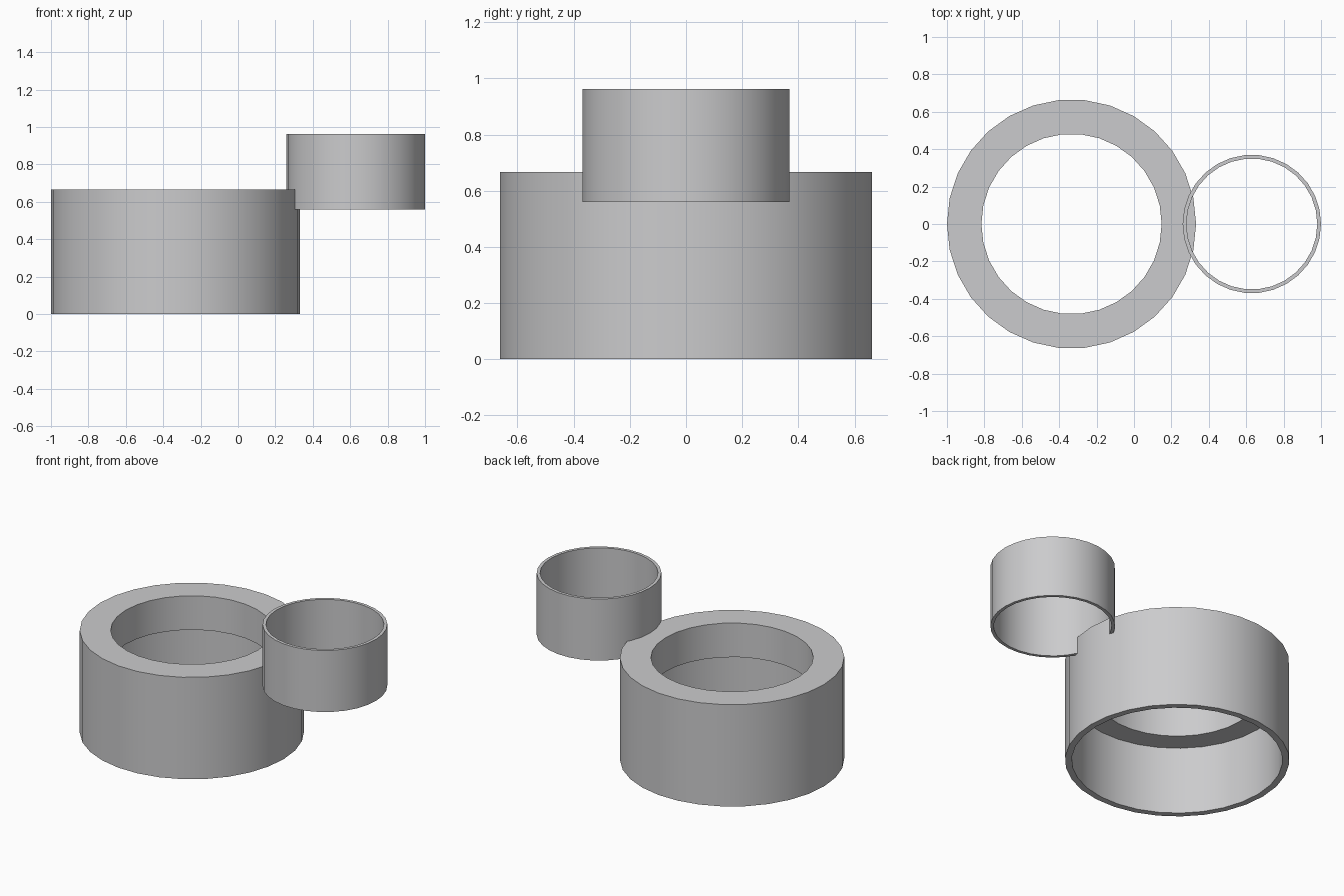
import bpy, bmesh, math

if "Cube" in bpy.data.objects:
    bpy.data.objects.remove(bpy.data.objects["Cube"])

SIDES = 30

# Single plain grey for both rings
grey = bpy.data.materials.new("light grey")
grey.diffuse_color = (0.6, 0.6, 0.61, 1.0)
grey.use_nodes = True
grey.node_tree.nodes["Principled BSDF"].inputs["Base Color"].default_value = grey.diffuse_color


def revolve(name, profile, x):
    """Turn a closed (radius, z) profile around a vertical axis at x."""
    bm = bmesh.new()
    rings = []
    for i in range(SIDES):
        a = 2 * math.pi * i / SIDES
        rings.append([bm.verts.new((r * math.cos(a), r * math.sin(a), z))
                      for r, z in profile])
    n = len(profile)
    for i in range(SIDES):
        p, q = rings[i], rings[(i + 1) % SIDES]
        for j in range(n):
            k = (j + 1) % n
            bm.faces.new((p[j], q[j], q[k], p[k]))
    bmesh.ops.recalc_face_normals(bm, faces=bm.faces)
    mesh = bpy.data.meshes.new(name)
    bm.to_mesh(mesh)
    bm.free()
    mesh.materials.append(grey)
    obj = bpy.data.objects.new(name, mesh)
    obj.location.x = x
    bpy.context.collection.objects.link(obj)
    bpy.ops.object.select_all(action='DESELECT')
    obj.select_set(True)
    bpy.context.view_layer.objects.active = obj
    bpy.ops.object.shade_smooth_by_angle(angle=math.radians(30))
    return obj


# Large collar: narrow bore at the top, wider bore below a ledge
revolve("large_collar",
        [(0.666, 0), (0.666, 0.667), (0.482, 0.667),
         (0.482, 0.444), (0.626, 0.444), (0.626, 0)], -0.334)

# Small thin-walled tube overlapping the collar's upper edge
revolve("small_tube",
        [(0.37, 0.56), (0.37, 0.963), (0.35, 0.963), (0.35, 0.56)], 0.63)
